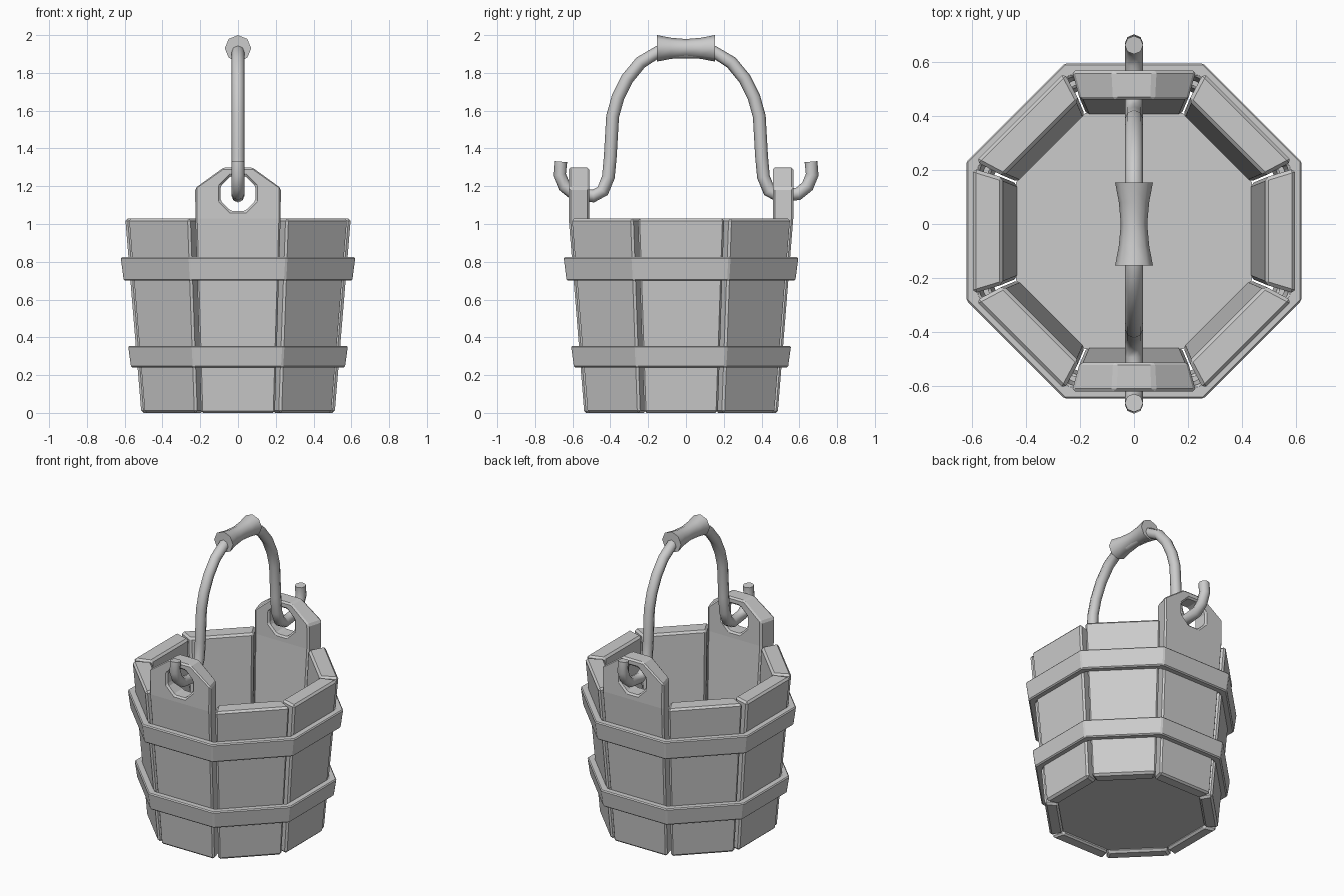
import bpy, bmesh
from math import sin, cos, pi, radians
from mathutils import Vector, Matrix

if "Cube" in bpy.data.objects:
    bpy.data.objects.remove(bpy.data.objects["Cube"])

YC = -0.026  # tub centre in y


def loft(name, rings, cyclic=False, smooth=False, bevel=0):
    """Skin a list of equal-length vertex rings; cap the ends unless cyclic."""
    bm = bmesh.new()
    vs = [[bm.verts.new(p) for p in r] for r in rings]
    n = len(rings[0])
    pairs = list(zip(vs, vs[1:])) + ([(vs[-1], vs[0])] if cyclic else [])
    for a, b in pairs:
        for i in range(n):
            j = (i + 1) % n
            bm.faces.new((a[i], a[j], b[j], b[i]))
    if not cyclic:
        bm.faces.new(vs[0])
        bm.faces.new(vs[-1])
    bmesh.ops.recalc_face_normals(bm, faces=bm.faces)
    me = bpy.data.meshes.new(name)
    bm.to_mesh(me)
    bm.free()
    ob = bpy.data.objects.new(name, me)
    bpy.context.collection.objects.link(ob)
    bpy.context.view_layer.objects.active = ob
    if smooth:
        bpy.ops.object.select_all(action='DESELECT')
        ob.select_set(True)
        bpy.ops.object.shade_smooth_by_angle(angle=radians(50))
    if bevel:
        add_bevel(ob, bevel)
    return ob


def add_bevel(ob, width):
    m = ob.modifiers.new("bevel", 'BEVEL')
    m.width = width
    m.segments = 1
    m.limit_method = 'ANGLE'
    m.angle_limit = radians(25)


def octagon(apothem, z):
    r = apothem / cos(pi / 8)
    return [(r * cos(pi / 8 + k * pi / 4), YC + r * sin(pi / 8 + k * pi / 4), z) for k in range(8)]


# hole cutter for the two tall staves
hr = 0.093 / cos(pi / 8)
cutter = loft("hole_cutter", [[(hr * cos(pi / 8 + k * pi / 4), y, 1.162 + hr * sin(pi / 8 + k * pi / 4))
                               for k in range(8)] for y in (-1, 1)])
cutter.hide_render = True

# staves: sections of (z, outer distance, inner distance, outer half width, inner half width)
SHORT = [(0, .512, .43, .198, .176), (1.03, .597, .485, .232, .198)]
TALL = SHORT[:1] + [(1.03, .594, .486, .228, .2), (1.19, .594, .486, .23, .2), (1.3, .594, .486, .075, .07)]
for k in range(8):
    tall = k in (2, 6)
    M = Matrix.Translation((0, YC, 0)) @ Matrix.Rotation(k * pi / 4, 4, 'Z')
    rings = [[M @ Vector(p) for p in ((o, -wo, z), (o, wo, z), (i, wi, z), (i, -wi, z))]
             for z, o, i, wo, wi in (TALL if tall else SHORT)]
    ob = loft(f"{'handle' if tall else 'side'}_stave_{k}", rings)
    if tall:
        m = ob.modifiers.new("hole", 'BOOLEAN')
        m.object = cutter
        m.operation = 'DIFFERENCE'
        m.solver = 'EXACT'
        bpy.ops.object.modifier_apply(modifier="hole")
    add_bevel(ob, 0.013)
bpy.data.objects.remove(cutter)

# floor
loft("floor", [octagon(.435, .02), octagon(.437, .06)])

# hoops
for name, z0, z1, a0, a1 in (("lower_hoop", .24, .355, .566, .582), ("upper_hoop", .70, .825, .605, .621)):
    loft(name, [octagon(a0, z0), octagon(a1, z1), octagon(a1 - .05, z1), octagon(a0 - .05, z0)],
         cyclic=True, bevel=.007)

# bail handle: octagonal tube swept along a mirrored path in the yz plane
half = [(.662, 1.33), (.668, 1.26), (.643, 1.2), (.595, 1.16), (.49, 1.148), (.44, 1.175), (.41, 1.25),
        (.40, 1.36), (.388, 1.57), (.36, 1.67), (.31, 1.77), (.24, 1.855), (.15, 1.91)]
path = [Vector((0, y, z)) for y, z in half] + [Vector((0, -y, z)) for y, z in reversed(half)]
rings = []
for i, p in enumerate(path):
    t = (path[min(i + 1, len(path) - 1)] - path[max(i - 1, 0)]).normalized()
    side = Vector((1, 0, 0))
    up = t.cross(side)
    rings.append([p + .034 * (cos(k * pi / 4) * side + sin(k * pi / 4) * up) for k in range(8)])
loft("bail_handle", rings, smooth=True)

# waisted grip
loft("grip", [[(r * cos(k * pi / 4), y, 1.93 + r * sin(k * pi / 4)) for k in range(8)]
              for y, r in ((-.153, .07), (-.08, .056), (0, .049), (.08, .056), (.153, .07))], smooth=True)
